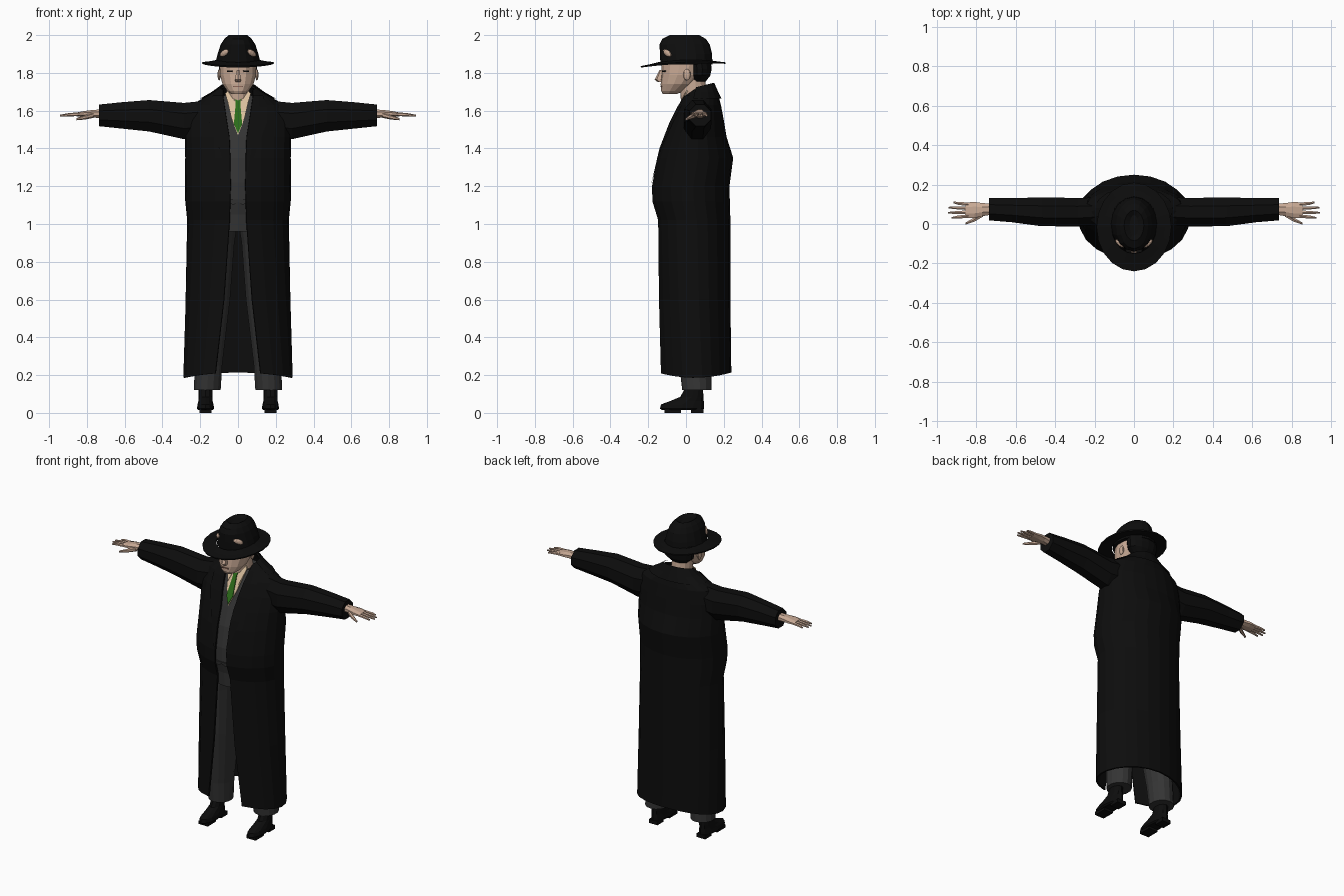
import bpy
import bmesh
from math import sin, cos, pi, asin, radians
from mathutils import Vector

if "Cube" in bpy.data.objects:
    bpy.data.objects.remove(bpy.data.objects["Cube"])


def material(name, rgb):
    m = bpy.data.materials.new(name)
    m.use_nodes = True
    m.diffuse_color = (*rgb, 1)
    bsdf = m.node_tree.nodes["Principled BSDF"]
    bsdf.inputs["Base Color"].default_value = (*rgb, 1)
    bsdf.inputs["Roughness"].default_value = 0.9
    return m


BLACK = material("black cloth", (0.004, 0.004, 0.004))
SUIT = material("charcoal suit", (0.035, 0.035, 0.035))
SKIN = material("skin", (0.58, 0.40, 0.30))
SHIRT = material("cream shirt", (0.70, 0.52, 0.34))
TIE = material("green tie", (0.025, 0.15, 0.01))
LIPS = material("lips", (0.28, 0.14, 0.10))


def finish(name, bm, mat):
    bmesh.ops.recalc_face_normals(bm, faces=bm.faces)
    me = bpy.data.meshes.new(name)
    bm.to_mesh(me)
    bm.free()
    me.materials.append(mat)
    ob = bpy.data.objects.new(name, me)
    bpy.context.collection.objects.link(ob)
    return ob


def loft(name, rings, mat, closed=True):
    """Skin a list of equally long rings of points."""
    bm = bmesh.new()
    rows = [[bm.verts.new(p) for p in r] for r in rings]
    n = len(rows[0])
    for a, b in zip(rows, rows[1:]):
        for i in range(n if closed else n - 1):
            j = (i + 1) % n
            bm.faces.new((a[i], a[j], b[j], b[i]))
    if closed:
        bm.faces.new(rows[0])
        bm.faces.new(rows[-1])
    return finish(name, bm, mat)


def oval(z, hw, yf, yb, cx=0, n=14):
    """Level ring given half width, front y and back y."""
    yc, d = (yf + yb) / 2, (yb - yf) / 2
    return [(cx + hw * sin(2 * pi * i / n), yc - d * cos(2 * pi * i / n), z)
            for i in range(n)]


def limb(path, n=8):
    """Rings across x: (x, y, z, y radius, z radius)."""
    return [[(x, y + ry * cos(2 * pi * (i + .5) / n), z + rz * sin(2 * pi * (i + .5) / n))
             for i in range(n)] for x, y, z, ry, rz in path]


def thicken(ob, t):
    m = ob.modifiers.new("thickness", "SOLIDIFY")
    m.thickness = t
    m.offset = -1


# Coat profile: z, half width, front y, back y, half opening
COAT = [(0.20, .290, -.150, .240, .120),
        (0.60, .280, -.150, .235, .075),
        (1.02, .270, -.150, .235, .045),
        (1.12, .280, -.180, .232, .042),
        (1.20, .282, -.182, .230, .040),
        (1.35, .280, -.155, .250, .042),
        (1.46, .282, -.115, .215, .046),
        (1.55, .278, -.080, .200, .060),
        (1.63, .250, -.040, .185, .072),
        (1.68, .160, -.015, .172, .080),
        (1.72, .092, .010, .145, .078)]


def profile(z):
    for a, b in zip(COAT, COAT[1:]):
        if z <= b[0]:
            t = (z - a[0]) / (b[0] - a[0])
            return [p + (q - p) * t for p, q in zip(a[1:], b[1:])]
    return list(COAT[-1][1:])


def coat_point(z, ang, off=0):
    hw, yf, yb, _ = profile(z)
    yc, d = (yf + yb) / 2, (yb - yf) / 2
    dz = .014 * cos(2 * ang) if z < .25 else (-.018 * cos(ang) if z > 1.7 else 0)
    return ((hw + off) * sin(ang), yc - (d + off) * cos(ang), z + dz)


def edge_angle(z):
    hw, _, _, gap = profile(z)
    return asin(gap / hw)


# Long open coat
rings = []
for row in COAT:
    a0 = edge_angle(row[0])
    rings.append([coat_point(row[0], a0 + (2 * pi - 2 * a0) * i / 20) for i in range(21)])
coat = loft("coat", rings, BLACK, closed=False)
thicken(coat, .01)

# Lapels and turned collar
for s, side in ((1, "left"), (-1, "right")):
    rows = []
    for z, w in ((1.22, .02), (1.40, .2), (1.54, .36), (1.62, .36), (1.68, .4)):
        a0 = edge_angle(z)
        rows.append([coat_point(z, s * (a0 + w * k / 2), .006) for k in range(3)])
    loft(side + "_lapel", rows, BLACK, closed=False)
collar = loft("coat_collar", [[coat_point(z, radians(70 + 22 * i), o) for i in range(11)]
                              for z, o in ((1.665, .012), (1.70, .012), (1.73, .004))],
              BLACK, closed=False)

# Waistcoat body inside the coat
rows = []
for z in (.96, 1.05, 1.13, 1.22, 1.35, 1.46, 1.55, 1.63, 1.68):
    hw, yf, yb, _ = profile(z)
    rows.append(oval(z, hw - .03, yf + .014, yb - .03, n=16))
loft("waistcoat", rows, SUIT)


def front_plate(name, outline, off, mat):
    """Thin plate that follows the chest slope; outline in x and z."""
    bm = bmesh.new()
    vs = [bm.verts.new((x, profile(z)[1] + .014 - off, z)) for x, z in outline]
    f = bm.faces.new(vs)
    r = bmesh.ops.extrude_face_region(bm, geom=[f])
    for v in r["geom"]:
        if isinstance(v, bmesh.types.BMVert):
            v.co.y += .008
    return finish(name, bm, mat)


front_plate("shirt_front", [(0, 1.47), (.035, 1.56), (.06, 1.67), (-.06, 1.67), (-.035, 1.56)],
            .006, SHIRT)
front_plate("tie", [(0, 1.48), (.022, 1.53), (.012, 1.64), (.02, 1.68),
                    (-.02, 1.68), (-.012, 1.64), (-.022, 1.53)], .013, TIE)
for s, side in ((1, "left"), (-1, "right")):
    front_plate(side + "_shirt_collar",
                [(s * .014, 1.67), (s * .04, 1.60), (s * .068, 1.69), (s * .05, 1.71)],
                .012, SHIRT)
    front_plate(side + "_waistcoat_point",
                [(0, 1.13), (s * .05, 1.13), (s * .05, 1.115), (s * .025, 1.10), (0, 1.12)],
                .004, SUIT)

# Neck and head
loft("neck", [oval(1.58, .07, -.02, .12), oval(1.69, .062, -.03, .11), oval(1.78, .06, -.04, .1)],
     SKIN)
HEAD = [(1.687, .036, -.122, -.05), (1.705, .058, -.132, -.01), (1.74, .084, -.134, .045),
        (1.79, .098, -.130, .09), (1.85, .100, -.128, .115), (1.90, .090, -.11, .105)]
loft("head", [oval(*r) for r in HEAD], SKIN)
loft("hair", [oval(1.755, .06, .03, .105), oval(1.785, .098, .015, .128),
              oval(1.82, .104, .01, .136), oval(1.87, .10, .0, .13)], BLACK)
loft("nose", [oval(1.752, .016, -.150, -.12, n=6), oval(1.764, .018, -.166, -.12, n=6),
              oval(1.815, .009, -.140, -.12, n=6)], SKIN)


def block(name, loc, size, mat, rot=(0, 0, 0), ball=False):
    bm = bmesh.new()
    if ball:
        bmesh.ops.create_uvsphere(bm, u_segments=10, v_segments=6, radius=.5)
    else:
        bmesh.ops.create_cube(bm, size=1)
    bmesh.ops.scale(bm, vec=Vector(size), verts=bm.verts)
    ob = finish(name, bm, mat)
    ob.location, ob.rotation_euler = loc, rot
    return ob


block("mouth", (0, -.132, 1.728), (.046, .008, .006), LIPS)

# Hat: drooping brim and pinched crown
brim = []
for k, dz in ((.60, .016), (.82, .006), (1.0, 0)):
    ring = []
    for i in range(20):
        a = 2 * pi * i / 20
        ring.append((.190 * k * sin(a), -.015 - .225 * k * cos(a),
                     1.846 + dz + k * (.010 * sin(a) ** 2 - .010 * cos(a))))
    brim.append(ring)
thicken(loft("hat_brim", brim, BLACK, closed=False), .008)
for r in brim:
    r.append(r[0])
bpy.data.objects.remove(bpy.data.objects["hat_brim"])
thicken(loft("hat_brim", brim, BLACK, closed=False), .008)
CROWN = [(1.845, .122, -.135, .140), (1.90, .108, -.138, .138), (1.95, .092, -.140, .126),
         (1.98, .072, -.125, .105), (2.00, .050, -.085, .070), (1.985, .022, -.06, .045)]
loft("hat_crown", [oval(*r, n=16) for r in CROWN], BLACK)

for s, side in ((1, "left"), (-1, "right")):
    # Face details and skin-coloured patches on the crown
    block(side + "_ear", (s * .1, .005, 1.79), (.018, .04, .06), SKIN, ball=True)
    block(side + "_eye", (s * .042, -.117, 1.808), (.03, .012, .007), BLACK, (0, 0, s * .4))
    block(side + "_hat_patch", (s * .072, -.099, 1.905), (.066, .024, .032), SKIN,
          (0, s * .45, s * radians(42)), ball=True)

    # Sleeve
    loft(side + "_sleeve", limb([(s * .18, .065, 1.555, .075, .105),
                                 (s * .285, .060, 1.545, .078, .104),
                                 (s * .47, .062, 1.573, .079, .090),
                                 (s * .62, .070, 1.575, .066, .075),
                                 (s * .735, .075, 1.575, .061, .062)]), BLACK)
    # Hand
    loft(side + "_palm", limb([(s * .72, .075, 1.583, .03, .026),
                               (s * .77, .073, 1.584, .036, .021),
                               (s * .81, .071, 1.583, .044, .017),
                               (s * .855, .070, 1.580, .042, .011)]), SKIN)
    for i, length in enumerate((.925, .942, .94, .915)):
        y = .04 + .020 * i
        spread = .006 * (i - 1.5)
        loft(f"{side}_finger_{i + 1}",
             limb([(s * .84, y, 1.581, .010, .010),
                   (s * .89, y + spread / 2, 1.579, .009, .009),
                   (s * length, y + spread, 1.574, .005, .005)], 6), SKIN)
    loft(side + "_thumb", limb([(s * .765, .05, 1.576, .014, .014),
                                (s * .81, .022, 1.565, .012, .012),
                                (s * .855, .002, 1.555, .006, .006)], 6), SKIN)

    # Trouser leg
    LEG = [(.12, .073, -.02, .135, .163), (.25, .074, -.035, .135, .156),
           (.60, .084, -.085, .145, .124), (.90, .085, -.115, .165, .102),
           (.99, .088, -.120, .170, .09)]
    loft(side + "_trouser_leg", [oval(z, hw, yf, yb, s * cx) for z, hw, yf, yb, cx in LEG], SUIT)

    # Shoe with heel
    SHOE = [(.014, .038, -.125, .085), (.022, .046, -.138, .095), (.045, .042, -.132, .096),
            (.062, .038, -.085, .094), (.085, .036, -.03, .092), (.14, .036, .0, .09)]
    loft(side + "_shoe", [oval(z, hw, yf, yb, s * .172, n=12) for z, hw, yf, yb in SHOE], BLACK)
    block(side + "_heel", (s * .172, .06, .012), (.062, .065, .024), BLACK)
    block(side + "_sole", (s * .172, -.07, .01), (.066, .085, .02), BLACK)
